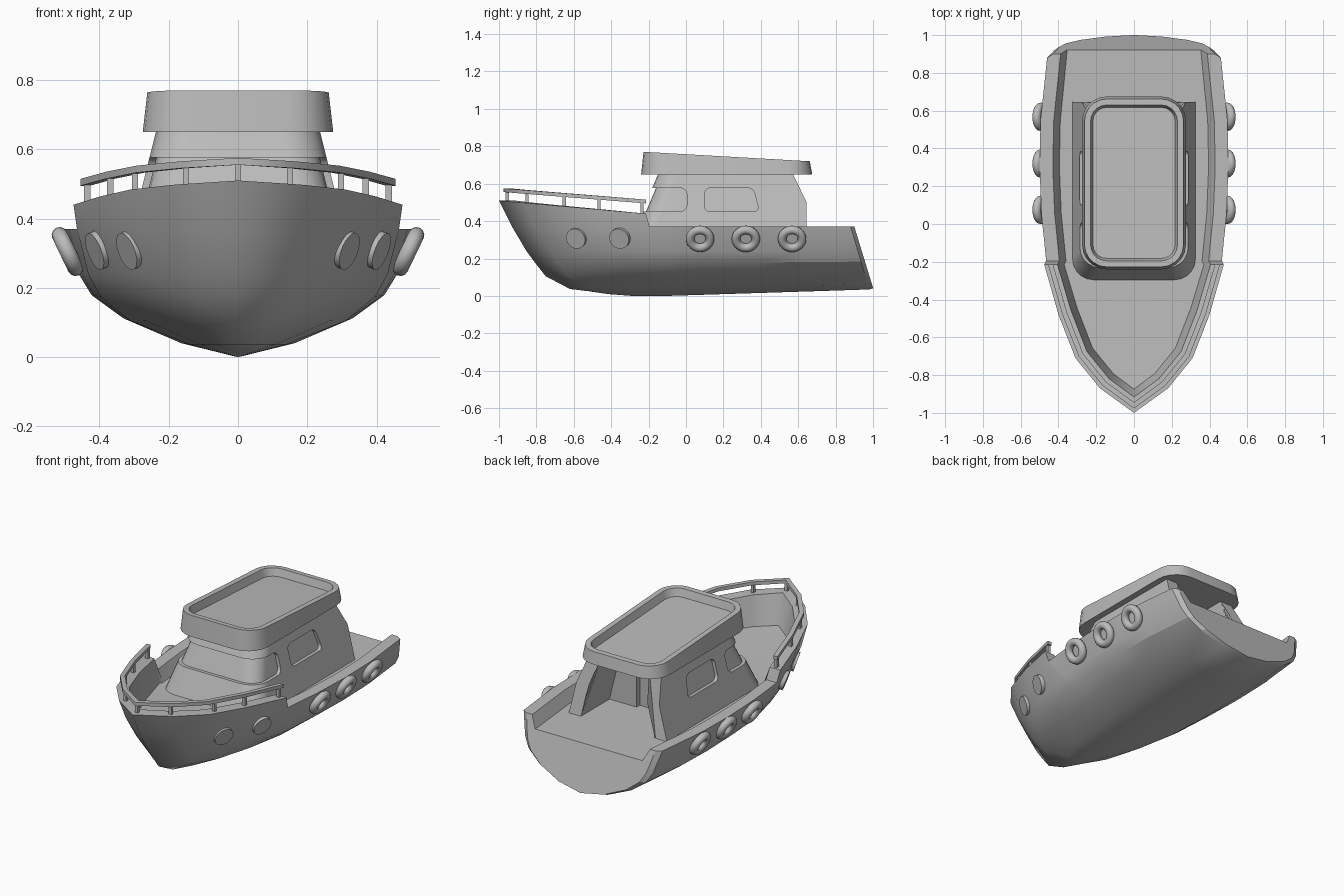
import bpy, bmesh, math
from mathutils import Vector

if "Cube" in bpy.data.objects:
    bpy.data.objects.remove(bpy.data.objects["Cube"])

grey = bpy.data.materials.new("plain_grey")
grey.use_nodes = True
grey.diffuse_color = (0.5, 0.5, 0.5, 1)
grey.node_tree.nodes["Principled BSDF"].inputs["Base Color"].default_value = (0.5, 0.5, 0.5, 1)


def shade(ob, angle):
    bpy.ops.object.select_all(action="DESELECT")
    ob.select_set(True)
    bpy.context.view_layer.objects.active = ob
    bpy.ops.object.shade_smooth_by_angle(angle=math.radians(angle))


def finish(name, bm, angle=30):
    """Turn a bmesh into a shaded, coloured object."""
    bmesh.ops.remove_doubles(bm, verts=bm.verts, dist=0.0005)
    bmesh.ops.recalc_face_normals(bm, faces=bm.faces)
    mesh = bpy.data.meshes.new(name)
    bm.to_mesh(mesh)
    bm.free()
    mesh.materials.append(grey)
    ob = bpy.data.objects.new(name, mesh)
    bpy.context.collection.objects.link(ob)
    shade(ob, angle)
    return ob


def loft(name, rings, closed=True, caps=(True, True), angle=30):
    """Skin a list of equal-length rings of points."""
    bm = bmesh.new()
    rows = [[bm.verts.new(p) for p in ring] for ring in rings]
    n = len(rows[0])
    for a, b in zip(rows, rows[1:]):
        for i in range(n if closed else n - 1):
            j = (i + 1) % n
            bm.faces.new((a[i], a[j], b[j], b[i]))
    for row, cap in zip((rows[0], rows[-1]), caps):
        if cap:
            bm.faces.new(row)
    return finish(name, bm, angle)


def mirror_x(ob):
    ob.modifiers.new("mirror", "MIRROR").merge_threshold = 0.0005


def lerp(a, b, t):
    return a + (b - a) * t


# Gunwale outline, bow to stern (half width, y)
outline = [Vector(p) for p in (
    (0, -1), (.18, -.87), (.31, -.71), (.40, -.48), (.475, -.215), (.465, -.195),
    (.49, .05), (.50, .3), (.495, .55), (.46, .88))]
fore_count = 5


def gunwale_z(y):
    return .44 + .07 * (-.215 - y) / .785 if y < -.2 else .37


def handrail_z(y):
    return gunwale_z(y) + .055 + .012 * (y + .2)


def inset(i, d):
    """Outline point i moved inboard by d."""
    p = outline[i]
    if i == 0:
        return Vector((0, p.y + d * 1.2))
    a = outline[i - 1]
    b = outline[min(i + 1, len(outline) - 1)]
    if i in (4, 5):
        return Vector((p.x - d, p.y))
    t = (b - a).normalized()
    return p + Vector((-t.y, t.x)) * d


def stern_y(z):
    return .88 + (.37 - z) * .3


# Hull: keel-to-rail levels as (stem y, height, width fraction), then inside and deck
levels = [(-.52, 0, 0), (-.62, .037, .35), (-.75, .105, .665), (-.805, .175, .845), (-.853, .24, .92)]
sections = []
for i, g in enumerate(outline):
    u = (g.y + 1) / 1.88
    last = i == len(outline) - 1
    body = .47 if i in (4, 5) else g.x
    ring = []
    for k, (stem, z, frac) in enumerate(levels):
        y = lerp(stem, stern_y(z), u)
        z += .035 * max(0, y + .1) / 1.1 * (1 - k / 4)
        if k == 0:
            z += .025 * max(0, -.35 - y) / .17
        if last:
            y = stern_y(z)
        ring.append((body * frac, y, z))
    top, edge = inset(i, .07), inset(i, .105)
    deck = .30 + .03 * max(0, -.3 - g.y) / .7
    if last:
        top.y, edge.y = g.y, stern_y(deck)
    if i < fore_count:
        ring.append((g.x * .975, lerp(-.93, -.205, (g.y + 1) / .785), .37))
    else:
        ring.append((g.x, g.y, .37))
    rail_z = gunwale_z(g.y)
    ring += [(g.x, g.y, rail_z), (top.x, top.y, rail_z),
             (edge.x, edge.y, deck), (0, edge.y, deck)]
    sections.append(ring)

# Transom set slightly aft of the chamfered hull edge
sections.append([(x * (.93 if k < 7 else 1), y + .02, lerp(z, .37, .02) if k < 5 else z)
                 for k, (x, y, z) in enumerate(sections[-1])])
mirror_x(loft("hull", sections, closed=False, caps=(False, True), angle=22))

# Bow handrail following the gunwale
rail = []
for i in range(fore_count):
    outer, inner = inset(i, .02), inset(i, .047)
    z = handrail_z(outline[i].y)
    rail.append([(outer.x, outer.y, z), (outer.x, outer.y, z + .02),
                 (inner.x, inner.y, z + .02), (inner.x, inner.y, z)])
mirror_x(loft("bow_handrail", rail, caps=(False, True)))

# Handrail posts
path = [inset(i, .034) for i in range(fore_count)]
for n, y in enumerate((-.955, -.85, -.65, -.465, -.235)):
    for a, b in zip(path, path[1:]):
        if a.y <= y <= b.y:
            x = lerp(a.x, b.x, (y - a.y) / (b.y - a.y))
    x = 0 if n == 0 else x
    square = [(x - .009, y - .009), (x + .009, y - .009), (x + .009, y + .009), (x - .009, y + .009)]
    post = loft(f"rail_post_{n + 1}", [[(px, py, h) for px, py in square]
                                       for h in (gunwale_z(y) - .01, handrail_z(y) + .005)])
    if n:
        mirror_x(post)


def rounded(x0, x1, y0, y1, r, steps=5):
    """Rounded rectangle, counter-clockwise from the low-y right corner."""
    pts = []
    for q, (cx, cy) in enumerate(((x1 - r, y0 + r), (x1 - r, y1 - r), (x0 + r, y1 - r), (x0 + r, y0 + r))):
        for s in range(steps + 1):
            t = math.radians(-90 + 90 * (q + s / steps))
            pts.append((cx + r * math.cos(t), cy + r * math.sin(t)))
    return pts


def cabin_row(z, d):
    """Open-backed wall path at height z, inset by d."""
    t = (z - .28) / .37
    hx, front = lerp(.33, .237, t) - d, lerp(-.305, -.15, t) + d
    back = .645 if z < .51 else .57
    r = .11 - d
    arc = [(hx - r + r * math.sin(a), front + r - r * math.cos(a))
           for a in (math.radians(18 * s) for s in range(6))]
    half = arc + [(hx, back)]
    return [(-x, y, z) for x, y in reversed(half)] + [(x, y, z) for x, y in half]


def cabin_wall(name, d0, d1):
    heights = (.27, .5, .655)
    rows = [cabin_row(z, d0) for z in heights] + [cabin_row(z, d1) for z in reversed(heights)]
    return loft(name, list(zip(*rows)))


def subtract(target, cutter):
    cutter.hide_render = True
    cut = target.modifiers.new(cutter.name, "BOOLEAN")
    cut.operation = "DIFFERENCE"
    cut.solver = "EXACT"
    cut.object = cutter
    bpy.context.view_layer.objects.active = target
    bpy.ops.object.modifier_apply(modifier=cut.name)
    cutter.hide_set(True)


# Cabin walls with shallow window recesses
cabin = cabin_wall("cabin_walls", 0, .08)
core = cabin_wall("window_depth_helper", .02, .1)
windscreen = rounded(-.6, .005, .452, .577, .035)
side_window = [(y + (.577 - z) * .25 * (y > .25), z) for y, z in rounded(.10, .36, .45, .577, .03)]
for name, profile in (("windscreen_cutter", windscreen), ("side_window_cutter", side_window)):
    cutter = loft(name, [[(x, y, z) for y, z in profile] for x in (-.6, .6)])
    subtract(cutter, core)
    subtract(cabin, cutter)
shade(cabin, 25)
cabin.modifiers.new("even_shading", "WEIGHTED_NORMAL").keep_sharp = True

# Bulkhead with a recessed door and knob inside the open back
arch = [(.065, .27), (.065, .6), (-.065, .6), (-.065, .27), (-.28, .27), (-.19, .652), (.19, .652), (.28, .27)]
loft("bulkhead", [[(x, y, z) for x, z in arch] for y in (.33, .375)])
door = [(-.07, .27), (.07, .27), (.07, .605), (-.07, .605)]
loft("door", [[(x, y, z) for x, z in door] for y in (.335, .345)])
bm = bmesh.new()
bmesh.ops.create_uvsphere(bm, u_segments=12, v_segments=8, radius=.014)
bmesh.ops.translate(bm, verts=bm.verts, vec=(-.04, .357, .46))
finish("door_knob", bm, 60)


# Roof with raised rim and sunken panel
def roof_ring(d, z=None, drop=0):
    ring = rounded(-.275 + d, .275 - d, -.24 + d, .675 - d, .13 - d)
    return [(x, y, z if z else .77 - .05 * (y + .22) / .88 - drop) for x, y in ring]


loft("roof", [roof_ring(0, .65), roof_ring(.013), roof_ring(.045), roof_ring(.058, drop=.045)])


def on_hull(bm, place, normal):
    turn = Vector((0, 0, 1)).rotation_difference(Vector(normal)).to_matrix()
    bmesh.ops.rotate(bm, verts=bm.verts, matrix=turn)
    bmesh.ops.translate(bm, verts=bm.verts, vec=place)


# Round portholes on the bow
for n, (place, normal) in enumerate((((.307, -.583, .311), (1, -.5, -.38)),
                                     ((.399, -.352, .311), (1, -.4, -.38)))):
    bm = bmesh.new()
    bmesh.ops.create_cone(bm, cap_ends=True, segments=24, radius1=.056, radius2=.056, depth=.035)
    on_hull(bm, place, normal)
    mirror_x(finish(f"porthole_{n + 1}", bm))

# Ring fenders along the sides
for n, y in enumerate((.075, .32, .567)):
    bm = bmesh.new()
    rings = []
    for s in range(25):
        a = math.tau * s / 24
        rings.append([bm.verts.new(((.053 + .023 * math.cos(b)) * math.cos(a),
                                    (.053 + .023 * math.cos(b)) * math.sin(a), .023 * math.sin(b)))
                      for b in (math.tau * k / 12 for k in range(12))])
    for p, q in zip(rings, rings[1:]):
        for k in range(12):
            bm.faces.new((p[k], p[k - 1], q[k - 1], q[k]))
    on_hull(bm, (.492, y, .305), (1, 0, -.48))
    mirror_x(finish(f"fender_{n + 1}", bm, 60))
